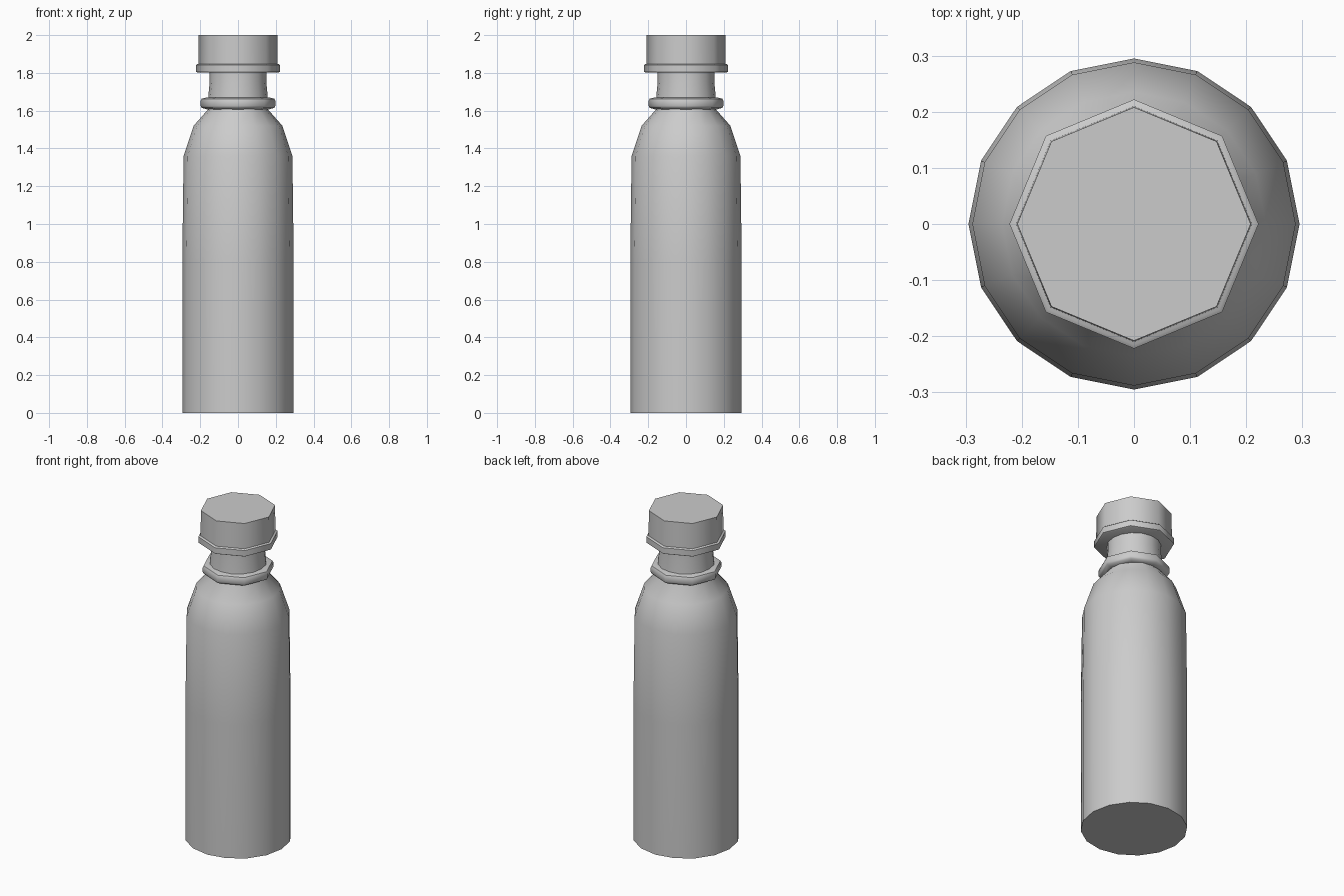
import bpy, bmesh
from math import cos, sin, pi

cube = bpy.data.objects.get("Cube")
if cube:
    bpy.data.objects.remove(cube, do_unlink=True)

grey = bpy.data.materials.new("light grey")
grey.use_nodes = True
colour = (0.6, 0.6, 0.6, 1)
grey.diffuse_color = colour
grey.node_tree.nodes["Principled BSDF"].inputs["Base Color"].default_value = colour


def lathe(name, profile, sides, angle):
    """Closed turned part from (radius, height) pairs, bottom to top."""
    bm = bmesh.new()
    rings = [[bm.verts.new((r * cos(2 * pi * i / sides), r * sin(2 * pi * i / sides), z))
              for i in range(sides)] for r, z in profile]
    for low, high in zip(rings, rings[1:]):
        for i in range(sides):
            j = (i + 1) % sides
            bm.faces.new((low[i], low[j], high[j], high[i]))
    bm.faces.new(rings[0][::-1])
    bm.faces.new(rings[-1])
    mesh = bpy.data.meshes.new(name)
    bm.to_mesh(mesh)
    bm.free()
    mesh.materials.append(grey)
    obj = bpy.data.objects.new(name, mesh)
    bpy.context.collection.objects.link(obj)
    bpy.ops.object.select_all(action='DESELECT')
    obj.select_set(True)
    bpy.context.view_layer.objects.active = obj
    bpy.ops.object.shade_smooth_by_angle(angle=angle)
    return obj


# Bottle wall with rounded shoulder and neck
lathe("bottle_body", [(0.295, 0), (0.295, 0.81), (0.288, 1.36), (0.235, 1.52),
                      (0.16, 1.605), (0.157, 1.68), (0.15, 1.75), (0.15, 1.82)], 16, pi / 3)

# Collar around the neck
lathe("neck_collar", [(0.165, 1.607), (0.193, 1.615), (0.198, 1.625), (0.198, 1.652),
                      (0.193, 1.663), (0.165, 1.67)], 8, pi / 3.5)

# Tamper ring below the cap
lathe("cap_ring", [(0.215, 1.802), (0.222, 1.806), (0.222, 1.842), (0.215, 1.847)], 8, pi / 3.5)

# Cap
lathe("cap", [(0.21, 1.84), (0.208, 2.0)], 8, pi / 3.5)
